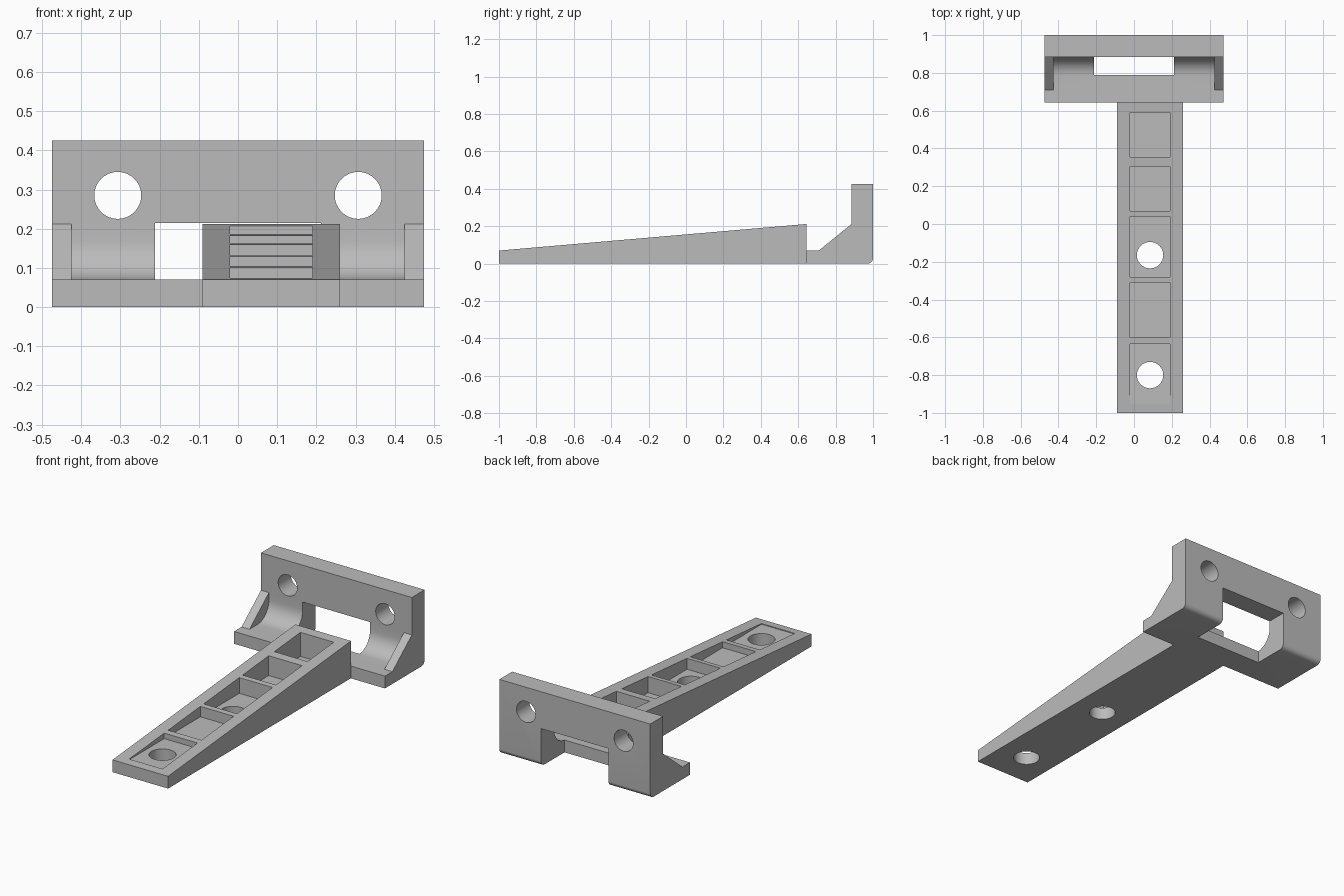
import bpy, bmesh, math
from mathutils import Matrix

if "Cube" in bpy.data.objects:
    bpy.data.objects.remove(bpy.data.objects["Cube"])

gray = bpy.data.materials.new("plain gray")
gray.diffuse_color = (0.5, 0.5, 0.5, 1)
gray.use_nodes = True
gray.node_tree.nodes["Principled BSDF"].inputs["Base Color"].default_value = gray.diffuse_color


def finish(name, bm):
    bmesh.ops.recalc_face_normals(bm, faces=bm.faces)
    mesh = bpy.data.meshes.new(name)
    bm.to_mesh(mesh)
    bm.free()
    mesh.materials.append(gray)
    ob = bpy.data.objects.new(name, mesh)
    bpy.context.collection.objects.link(ob)
    return ob


def extrude_x(name, profile, x0, x1):
    """Extrude a (y, z) outline along x."""
    bm = bmesh.new()
    face = bm.faces.new([bm.verts.new((x0, y, z)) for y, z in profile])
    ext = bmesh.ops.extrude_face_region(bm, geom=[face])["geom"]
    verts = [g for g in ext if isinstance(g, bmesh.types.BMVert)]
    bmesh.ops.translate(bm, verts=verts, vec=(x1 - x0, 0, 0))
    return finish(name, bm)


def box(name, x0, x1, y0, y1, z0, z1):
    return extrude_x(name, [(y0, z0), (y1, z0), (y1, z1), (y0, z1)], x0, x1)


def cylinder(name, loc, radius, depth, along_y=False):
    bm = bmesh.new()
    rot = Matrix.Rotation(math.pi / 2, 4, "X") if along_y else Matrix()
    bmesh.ops.create_cone(bm, cap_ends=True, segments=32, radius1=radius, radius2=radius,
                          depth=depth, matrix=Matrix.Translation(loc) @ rot)
    return finish(name, bm)


def combine(ob, other, operation):
    mod = ob.modifiers.new("cut", "BOOLEAN")
    mod.operation, mod.solver, mod.object = operation, "EXACT", other
    bpy.context.view_layer.objects.active = ob
    bpy.ops.object.modifier_apply(modifier=mod.name)
    bpy.data.objects.remove(other, do_unlink=True)


def smooth(ob):
    bpy.ops.object.select_all(action="DESELECT")
    ob.select_set(True)
    bpy.context.view_layer.objects.active = ob
    bpy.ops.object.shade_smooth_by_angle(angle=math.radians(30))


def arc(cy, cz, r, a0, a1, n=8):
    return [(cy + r * math.cos(math.radians(a0 + (a1 - a0) * i / n)),
             cz + r * math.sin(math.radians(a0 + (a1 - a0) * i / n))) for i in range(n + 1)]


# Wedge arm with stepped pockets and two screw holes
arm = extrude_x("wedge_arm", [(-1, 0), (0.645, 0), (0.645, 0.212), (-1, 0.07)], -0.09, 0.26)
for y0, y1 in [(-0.95, -0.635), (-0.6, -0.31), (-0.28, 0.04), (0.07, 0.305), (0.355, 0.59)]:
    combine(arm, box("pocket", -0.02, 0.19, y0, y1, 0.07, 0.4), "DIFFERENCE")
for y in (-0.165, -0.8):
    combine(arm, cylinder("arm_hole", (0.085, y, 0.05), 0.07, 0.4), "DIFFERENCE")
smooth(arm)

# Angle bracket: foot, filleted inner corner, upright plate, rounded heel
outline = [(0.643, 0), *arc(0.97, 0.03, 0.03, -90, 0), (1, 0.425), (0.885, 0.425),
           *arc(0.785, 0.17, 0.1, 0, -90), (0.643, 0.07)]
bracket = extrude_x("mounting_bracket", outline, -0.475, 0.475)

# Central slot through the upright, leaving a bar across the foot
combine(bracket, extrude_x("slot", [(0.79, -0.1), (1.1, -0.1), (1.1, 0.215), (0.7, 0.215),
                                    (0.7, 0.07), (0.79, 0.07)], -0.212, 0.212), "DIFFERENCE")

# End gussets and upright screw holes
for s in (-1, 1):
    gusset = extrude_x("gusset", [(0.71, 0.04), (0.92, 0.04), (0.92, 0.212), (0.885, 0.212),
                                  (0.71, 0.07)], s * 0.425, s * 0.475)
    combine(bracket, gusset, "UNION")
    combine(bracket, cylinder("bracket_hole", (s * 0.307, 0.94, 0.285), 0.06, 0.5, True),
            "DIFFERENCE")
smooth(bracket)
